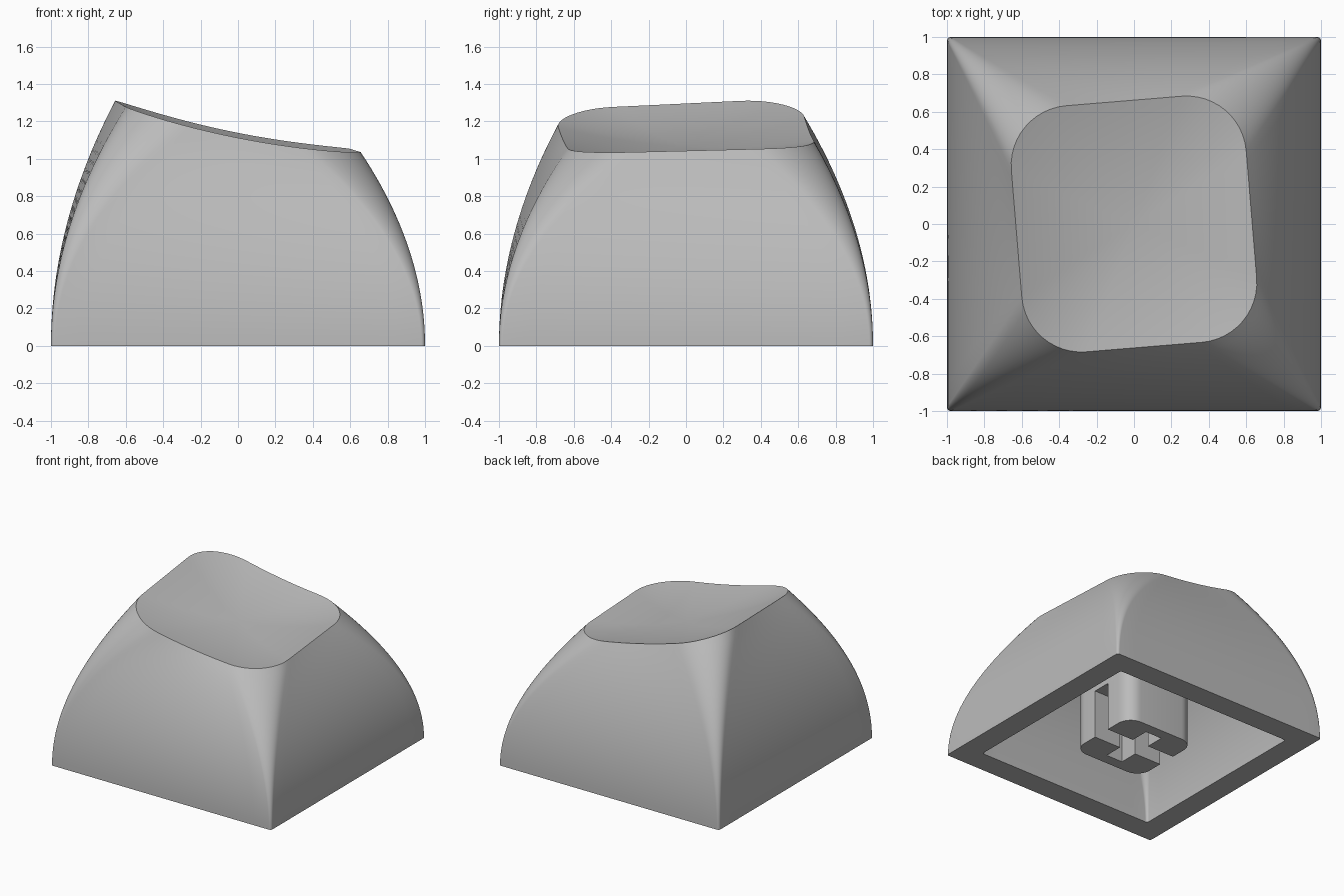
import bpy, bmesh, math
from mathutils import Matrix, Vector

old = bpy.data.objects.get("Cube")
if old:
    bpy.data.objects.remove(old)

grey = bpy.data.materials.new("plain_grey")
grey.use_nodes = True
GREY = (0.5, 0.5, 0.5, 1)
grey.diffuse_color = GREY
grey.node_tree.nodes["Principled BSDF"].inputs["Base Color"].default_value = GREY

ARC, SIDE = 12, 14          # segments per corner and per straight side


def rounded(hx, hy, r, turn=0.0, arc=ARC, side=SIDE):
    """Counter-clockwise rounded rectangle as 2D points."""
    corners = [(1, 1), (-1, 1), (-1, -1), (1, -1)]
    pts = []
    for k, (sx, sy) in enumerate(corners):
        c = Vector((sx * (hx - r), sy * (hy - r)))
        for i in range(arc + 1):
            a = math.radians(90) * (k + i / arc)
            pts.append(c + r * Vector((math.cos(a), math.sin(a))))
        nx, ny = corners[(k + 1) % 4]
        a = math.radians(90) * (k + 1)
        end = Vector((nx * (hx - r), ny * (hy - r))) + r * Vector((math.cos(a), math.sin(a)))
        start = pts[-1].copy()
        pts += [start.lerp(end, i / side) for i in range(1, side)]
    spin = Matrix.Rotation(turn, 2)
    return [spin @ p for p in pts]


def rim_height(p):
    """Sloping, curved height of the top rim."""
    return 1.125 - 0.2 * p.x + 0.11 * p.x ** 2 + 0.02 * p.y


def finish(bm, name, angle):
    bmesh.ops.recalc_face_normals(bm, faces=bm.faces)
    mesh = bpy.data.meshes.new(name)
    bm.to_mesh(mesh)
    bm.free()
    mesh.materials.append(grey)
    ob = bpy.data.objects.new(name, mesh)
    bpy.context.collection.objects.link(ob)
    bpy.ops.object.select_all(action='DESELECT')
    bpy.context.view_layer.objects.active = ob
    ob.select_set(True)
    bpy.ops.object.shade_smooth_by_angle(angle=math.radians(angle))
    return ob


# Cap shell: inner wall, bottom lip, bulging twisted outer wall, dished top
TURN = math.radians(4.7)
LEVELS = 24
DISH = 0.06
outer_base = rounded(1, 1, 0.02)
outer_top = rounded(0.63, 0.66, 0.32, TURN)
inner_base = rounded(0.81, 0.81, 0.02)
inner_top = rounded(0.5, 0.52, 0.22, TURN)
CEILING = 0.9


def wall(base, top, height):
    """Rings from the base outline to the top outline, upright at the foot."""
    rings = []
    for i in range(LEVELS + 1):
        t = i / LEVELS
        rings.append([(*b.lerp(p, t * t), t * height(p)) for b, p in zip(base, top)])
    return rings


rings = wall(inner_base, inner_top, lambda p: CEILING)[::-1]
rings += wall(outer_base, outer_top, rim_height)
for i in range(1, 16):
    s = 1 - i / 16
    rings.append([(*(p * s), rim_height(p * s) - DISH * (1 - s * s)) for p in outer_top])

bm = bmesh.new()
loops = [[bm.verts.new(co) for co in ring] for ring in rings]
n = len(outer_base)
for a, b in zip(loops, loops[1:]):
    for j in range(n):
        k = (j + 1) % n
        bm.faces.new((a[j], a[k], b[k], b[j]))
bm.faces.new(loops[0])
centre = bm.verts.new((0, 0, rim_height(Vector((0, 0))) - DISH))
for j in range(n):
    bm.faces.new((loops[-1][j], loops[-1][(j + 1) % n], centre))
finish(bm, "cap_shell", 35)

# Stem: two prongs around a cross-shaped slot, below a solid block
HALF, RADIUS, SLOT, REACH, DEPTH = 0.32, 0.12, 0.075, 0.23, 0.4


def prism(bm, pts, z0, z1):
    face = bm.faces.new([bm.verts.new((x, y, z0)) for x, y in pts])
    top = bmesh.ops.extrude_face_region(bm, geom=[face])["geom"]
    bmesh.ops.translate(bm, vec=(0, 0, z1 - z0),
                        verts=[v for v in top if isinstance(v, bmesh.types.BMVert)])


outline = rounded(HALF, HALF, RADIUS, 0, 8, 1)
prong = [(HALF, SLOT)] + [tuple(p) for p in outline if p.y > SLOT] + [
    (-HALF, SLOT), (-SLOT, SLOT), (-SLOT, REACH), (SLOT, REACH), (SLOT, SLOT)]
bm = bmesh.new()
prism(bm, prong, 0, DEPTH)
prism(bm, [(-x, -y) for x, y in prong], 0, DEPTH)
prism(bm, outline, DEPTH, CEILING + 0.02)
finish(bm, "stem", 30)
